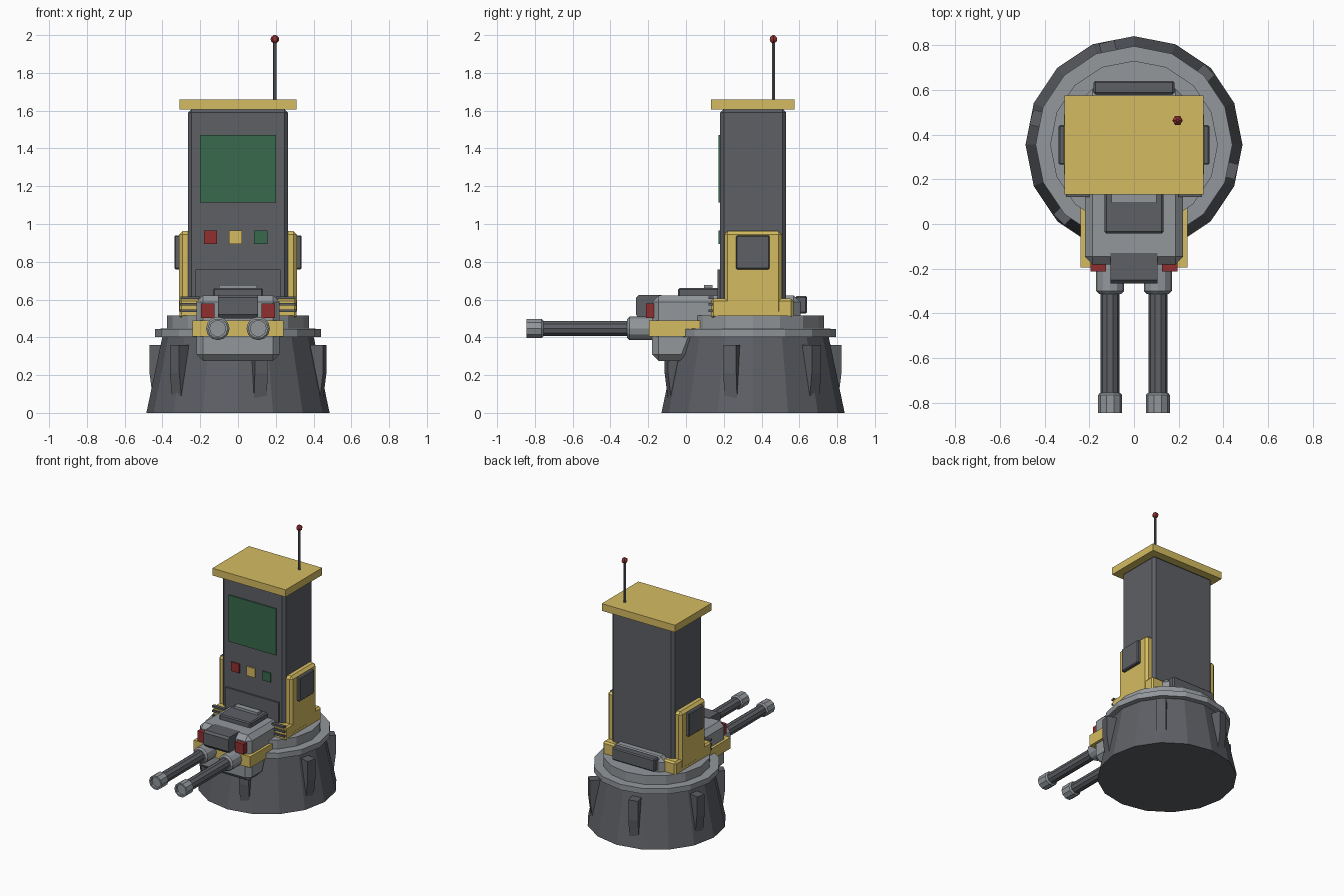
import bpy, bmesh
from math import radians, pi
from mathutils import Matrix, Vector

if "Cube" in bpy.data.objects:
    bpy.data.objects.remove(bpy.data.objects["Cube"])

CY = 0.355  # y of the base axis


def mat(name, r, g, b):
    m = bpy.data.materials.new(name)
    m.diffuse_color = (r, g, b, 1)
    m.use_nodes = True
    m.node_tree.nodes["Principled BSDF"].inputs["Base Color"].default_value = m.diffuse_color
    return m


DARK = mat("dark grey", 0.11, 0.115, 0.13)
LIGHT = mat("light grey", 0.29, 0.31, 0.33)
YELLOW = mat("yellow", 0.66, 0.50, 0.12)
RED = mat("red", 0.28, 0.03, 0.03)
GREEN = mat("green", 0.04, 0.14, 0.07)


def finish(bm, name, material, bevel=0):
    bmesh.ops.recalc_face_normals(bm, faces=bm.faces)
    me = bpy.data.meshes.new(name)
    bm.to_mesh(me)
    bm.free()
    ob = bpy.data.objects.new(name, me)
    bpy.context.collection.objects.link(ob)
    me.materials.append(material)
    if bevel:
        mod = ob.modifiers.new("Bevel", 'BEVEL')
        mod.width, mod.segments = bevel, 1
    return ob


def box(name, x, y, z, material, bevel=0):
    bm = bmesh.new()
    size = Vector((x[1] - x[0], y[1] - y[0], z[1] - z[0]))
    mid = Vector((sum(x) / 2, sum(y) / 2, sum(z) / 2))
    bmesh.ops.create_cube(bm, size=1, matrix=Matrix.Translation(mid) @ Matrix.Diagonal(size).to_4x4())
    return finish(bm, name, material, bevel)


def bridge(bm, rings):
    """Skin a stack of vertex rings and cap both ends."""
    n = len(rings[0])
    for a, b in zip(rings, rings[1:]):
        for i in range(n):
            j = (i + 1) % n
            bm.faces.new((a[i], a[j], b[j], b[i]))
    bm.faces.new(rings[0])
    bm.faces.new(rings[-1])


def prism(name, profile, xs, material, bevel=0):
    """Extrude a (y, z) profile along x."""
    bm = bmesh.new()
    bridge(bm, [[bm.verts.new((x, y, z)) for y, z in profile] for x in xs])
    return finish(bm, name, material, bevel)


def lathe(name, profile, sides, material, loc, rot=None):
    """Solid of stacked rings from (radius, height) points along local z."""
    bm = bmesh.new()
    bridge(bm, [[bm.verts.new(Matrix.Rotation(2 * pi * i / sides, 3, 'Z') @ Vector((r, 0, h)))
                 for i in range(sides)] for r, h in profile])
    ob = finish(bm, name, material)
    ob.location = loc
    if rot:
        ob.rotation_euler = rot
    return ob


# Base: tapered drum, flange and turning ring
lathe("base_drum", [(0.485, 0), (0.40, 0.405)], 16, DARK, (0, CY, 0))
lathe("base_flange", [(0.44, 0.403), (0.44, 0.445), (0.375, 0.446), (0.375, 0.515)], 16, LIGHT, (0, CY, 0))

# Six buttress fins around the drum
for k in range(6):
    fin = prism(f"base_fin_{k}", [(0.36, 0.36), (0.475, 0.36), (0.475, 0.21), (0.455, 0.05), (0.36, 0.05)],
                (-0.035, 0.035), DARK)
    fin.location = (0, CY, 0)
    fin.rotation_euler.z = radians(15 + 60 * k)

# Tower, roof and aerial
box("tower", (-0.265, 0.265), (0.18, 0.53), (0.5, 1.61), DARK, 0.02)
box("roof_slab", (-0.31, 0.31), (0.133, 0.575), (1.605, 1.66), YELLOW)
lathe("aerial_rod", [(0.01, 1.65), (0.01, 1.97)], 6, DARK, (0.195, 0.463, 0))
lathe("aerial_ball", [(0.006, -0.022), (0.02, -0.011), (0.023, 0), (0.02, 0.011), (0.006, 0.022)], 6, RED,
      (0.195, 0.463, 1.978))

# Front panel of the tower
box("screen", (-0.2, 0.2), (0.171, 0.19), (1.115, 1.47), GREEN)
for name, x, m in (("red_button", -0.145, RED), ("yellow_button", -0.013, YELLOW), ("green_button", 0.12, GREEN)):
    box(name, (x - 0.035, x + 0.035), (0.171, 0.19), (0.895, 0.965), m)
box("lower_panel", (-0.225, 0.225), (0.168, 0.19), (0.58, 0.76), DARK)

# Turret body, hatch, nose and rear panel
prism("turret_body", [(-0.18, 0.275), (0.0, 0.275), (0.06, 0.43), (0.605, 0.45), (0.605, 0.622), (-0.18, 0.622)],
      (-0.22, 0.22), LIGHT, 0.035)
box("top_hatch", (-0.132, 0.132), (-0.042, 0.175), (0.61, 0.66), DARK, 0.008)
box("hatch_hinge", (-0.1, 0.1), (0.095, 0.14), (0.65, 0.678), LIGHT)
prism("nose", [(-0.265, 0.52), (-0.265, 0.61), (-0.25, 0.625), (-0.13, 0.625), (-0.13, 0.50), (-0.25, 0.50)],
      (-0.105, 0.105), DARK)
box("rear_panel", (-0.18, 0.18), (0.58, 0.64), (0.525, 0.62), DARK, 0.008)
box("yellow_belt", (-0.24, 0.24), (-0.195, 0.075), (0.405, 0.49), YELLOW)

# Mirrored parts
for s, side in ((-1, "left"), (1, "right")):
    def span(a, b):
        return tuple(sorted((s * a, s * b)))
    box(f"{side}_bracket_foot", span(0.2, 0.31), (0.133, 0.568), (0.50, 0.605), YELLOW, 0.012)
    box(f"{side}_bracket_plate", span(0.23, 0.312), (0.203, 0.508), (0.52, 0.962), YELLOW, 0.018)
    box(f"{side}_side_pod", span(0.30, 0.337), (0.265, 0.442), (0.76, 0.94), DARK, 0.006)
    box(f"{side}_red_light", span(0.125, 0.195), (-0.212, -0.15), (0.502, 0.58), RED)
    for i in range(3):
        z = 0.54 + 0.035 * i
        box(f"{side}_vent_slat_{i}", span(0.2, 0.305), (0.12, 0.145), (z - 0.007, z + 0.007), DARK)
    # Gun: collar, barrel and hollow muzzle, pointing to -y
    at, turn = (s * 0.107, 0, 0.447), (pi / 2, 0, 0)
    lathe(f"{side}_gun_collar", [(0.062, 0.15), (0.062, 0.30), (0.05, 0.312)], 12, LIGHT, at, turn)
    lathe(f"{side}_gun_barrel", [(0.042, 0.29), (0.042, 0.77)], 10, DARK, at, turn)
    lathe(f"{side}_gun_muzzle", [(0.045, 0.755), (0.054, 0.765), (0.054, 0.845), (0.042, 0.845), (0.042, 0.825)],
          10, LIGHT, at, turn)
